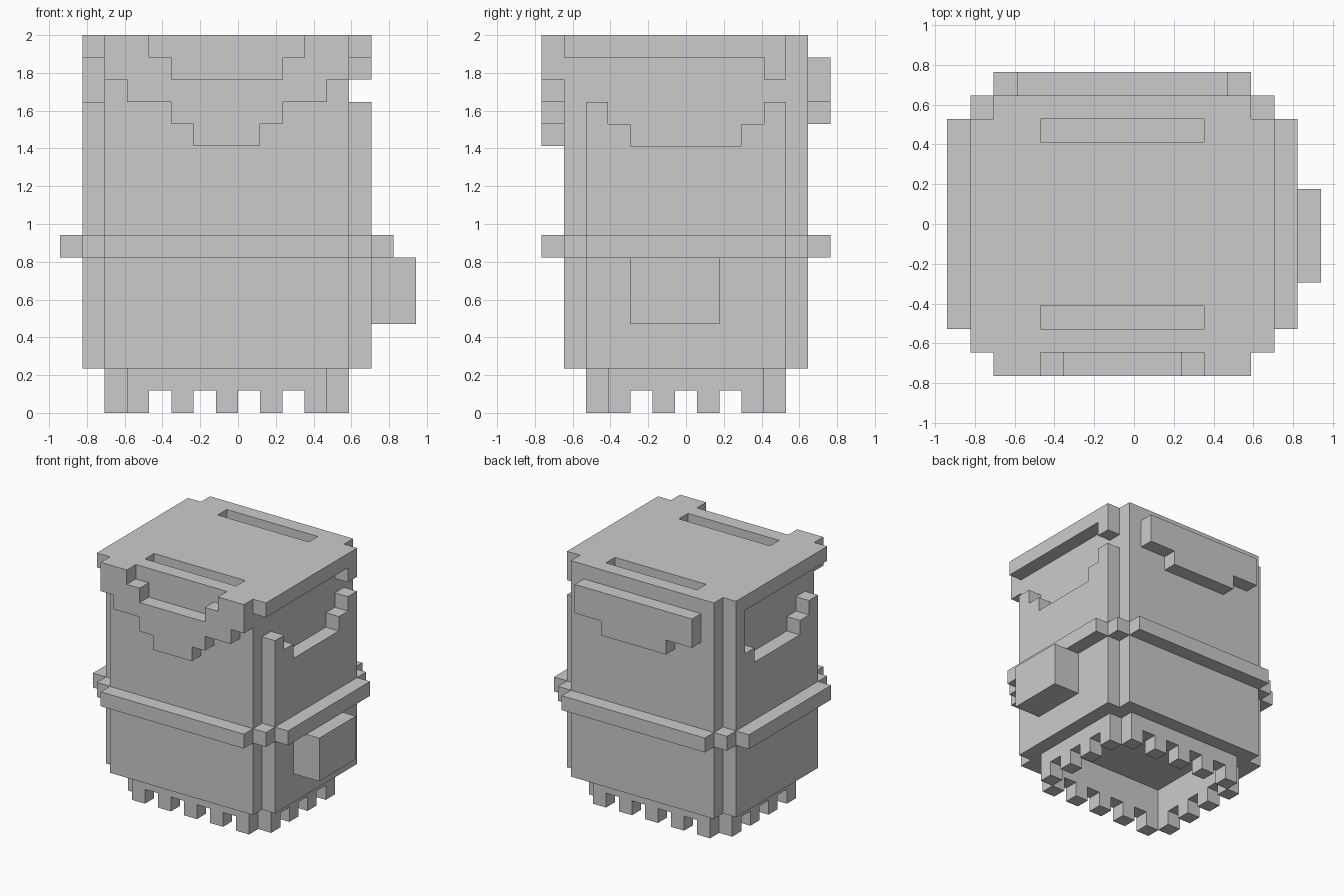
import bpy, bmesh
from mathutils import Vector

if "Cube" in bpy.data.objects:
    bpy.data.objects.remove(bpy.data.objects["Cube"])

U = 2 / 17  # one block of the grid


def prism(name, pts, axis, lo, hi):
    """Extrude a 2D outline (in blocks) along an axis from lo to hi."""
    def place(p, d):
        v = {'x': (d, p[0], p[1]), 'y': (p[0], d, p[1]), 'z': (p[0], p[1], d)}[axis]
        return Vector(v) * U
    bm = bmesh.new()
    face = bm.faces.new([bm.verts.new(place(p, lo)) for p in pts])
    res = bmesh.ops.extrude_face_region(bm, geom=[face])
    new = [g for g in res['geom'] if isinstance(g, bmesh.types.BMVert)]
    bmesh.ops.translate(bm, verts=new, vec=place((0, 0), hi - lo))
    bmesh.ops.recalc_face_normals(bm, faces=bm.faces)
    me = bpy.data.meshes.new(name)
    bm.to_mesh(me)
    bm.free()
    ob = bpy.data.objects.new(name, me)
    bpy.context.collection.objects.link(ob)
    return ob


def box(name, x0, x1, y0, y1, z0, z1):
    return prism(name, [(x0, y0), (x1, y0), (x1, y1), (x0, y1)], 'z', z0, z1)


def cut(ob, cutter):
    m = ob.modifiers.new("cut", 'BOOLEAN')
    m.operation = 'DIFFERENCE'
    m.solver = 'EXACT'
    m.object = cutter
    cutter.hide_render = True
    cutter.hide_viewport = True


def toothed(a, b):
    """Wall outline with one-block teeth along its lower edge."""
    pts = [(b, 2), (a, 2)]
    t = a
    while t < b:
        pts += [(t, 0), (t + 1, 0)]
        if t + 1 < b:
            pts += [(t + 1, 1), (t + 2, 1)]
        t += 2
    return pts


# Main body, hollowed from below
core = box("body_core", -6, 5, -4.5, 4.5, 2, 16)
cut(core, box("cavity_cutter", -5, 4, -3.5, 3.5, 1, 3))

# Front and back panels
for name, y in (("front_panel", -5.5), ("back_panel", 4.5)):
    box(name, -6, 5, y, y + 1, 2, 16)

# Side panels with stepped window sills; the left one keeps a full rear post
sill = [(2.5, 12), (-2.5, 12), (-2.5, 13), (-3.5, 13), (-3.5, 14), (-4.5, 14), (-4.5, 2)]
for name, x, post in (("left_panel", -7, 16), ("right_panel", 5, 14)):
    prism(name, [(4.5, 2), (4.5, post), (3.5, post), (3.5, 13), (2.5, 13)] + sill, 'x', x, x + 1)
box("right_window_corner", 5, 6, 3.5, 4.5, 15, 16)

# Lid: full front corners, notched back corners, two slots
lid = prism("lid", [(-7, -5.5), (6, -5.5), (6, 4.5), (5, 4.5), (5, 5.5),
                    (-6, 5.5), (-6, 4.5), (-7, 4.5)], 'z', 16, 17)
for name, y in (("front_slot_cutter", -4.5), ("back_slot_cutter", 3.5)):
    cut(lid, box(name, -4, 3, y, y + 1, 16, 18))

# Stepped front flap with a notch in its top edge
half = [(0.5, 15), (2.5, 15), (2.5, 16), (3.5, 16), (3.5, 17), (5.5, 17), (5.5, 15),
        (4.5, 15), (4.5, 14), (2.5, 14), (2.5, 13), (1.5, 13), (1.5, 12)]
right = half[1:]
prism("front_flap", [(x - .5, z) for x, z in right] +
      [(-x - .5, z) for x, z in reversed(right)], 'y', -6.5, -5.5)

# Back flap
prism("back_flap", [(-5, 16), (4, 16), (4, 14), (2, 14), (2, 13),
                    (-3, 13), (-3, 14), (-5, 14)], 'y', 5.5, 6.5)

# Belt with stepped corners
quarter = [(7.5, 4.5), (6.5, 4.5), (6.5, 5.5), (5.5, 5.5), (5.5, 6.5)]
outline = quarter + [(-x, y) for x, y in reversed(quarter)]
outline += [(-x, -y) for x, y in outline]
prism("belt", [(x - .5, y) for x, y in outline], 'z', 7, 8)

# Side pouch
box("side_pouch", 6, 8, -2.5, 1.5, 4, 7)

# Toothed base walls
for name, y in (("front_base", -4.5), ("back_base", 3.5)):
    prism(name, toothed(-5, 4), 'y', y, y + 1)
for name, x in (("left_base", -6), ("right_base", 4)):
    prism(name, toothed(-3.5, 3.5), 'x', x, x + 1)
